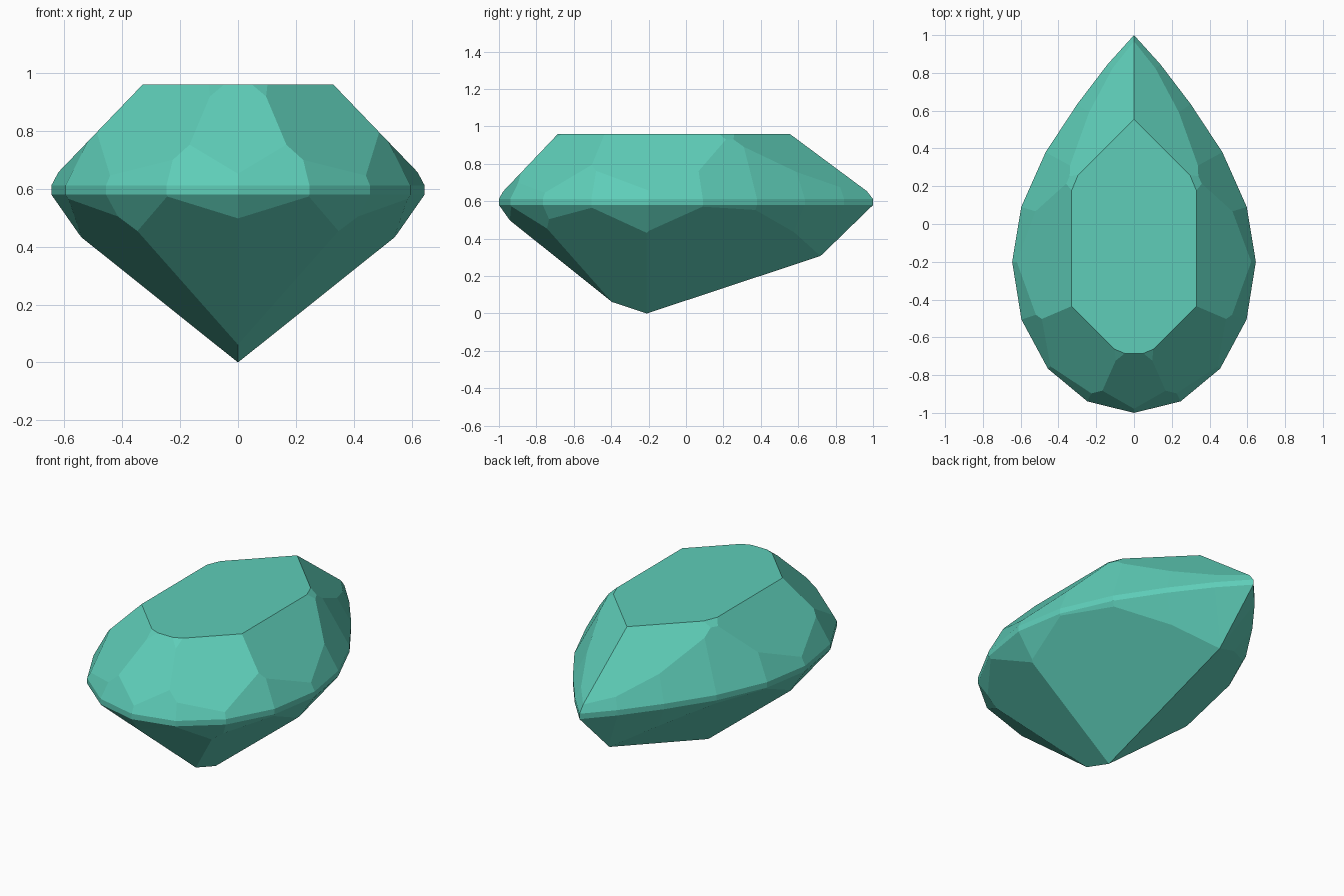
import bpy, bmesh, math
from mathutils import Vector

if "Cube" in bpy.data.objects:
    bpy.data.objects.remove(bpy.data.objects["Cube"])

# Pear outline: half ellipse at the front, tapering to a point at the back
right = [(0.645 * math.sin(math.radians(a)), -0.2 - 0.8 * math.cos(math.radians(a)))
         for a in (0, 22.5, 45, 67.5, 90)]
right += [(0.597, 0.09), (0.468, 0.38), (0.30, 0.635), (0.14, 0.845), (0, 1)]
outline = right + [(-x, y) for x, y in reversed(right[1:-1])]

TOP = 0.96
bm = bmesh.new()
base = bm.faces.new([bm.verts.new((x, y, -0.3)) for x, y in outline])
up = bmesh.ops.extrude_face_region(bm, geom=[base])["geom"]
bmesh.ops.translate(bm, verts=[v for v in up if isinstance(v, bmesh.types.BMVert)],
                    vec=(0, 0, TOP + 0.3))
bmesh.ops.recalc_face_normals(bm, faces=bm.faces[:])


def facet(point, direction, slope, side):
    """Grind a flat facet; direction is horizontal, side +1 crown, -1 pavilion."""
    d = Vector((direction[0], direction[1], 0)).normalized()
    normal = Vector((d.x * slope, d.y * slope, side)).normalized()
    cut = bmesh.ops.bisect_plane(bm, geom=bm.verts[:] + bm.edges[:] + bm.faces[:], dist=1e-5,
                                 plane_co=point, plane_no=normal, clear_outer=True)
    edges = [e for e in bm.edges if e.is_boundary]
    if edges:
        bmesh.ops.holes_fill(bm, edges=edges, sides=0)


def mirrored(point, angle, slope, side):
    """Angle in degrees from +x; the facet is repeated across x = 0."""
    c, s = math.cos(math.radians(angle)), math.sin(math.radians(angle))
    for m in ((1, -1) if abs(c) > 1e-6 else (1,)):
        facet((m * point[0], point[1], point[2]), (m * c, s), slope, side)


# Crown mains around the table
mirrored((0.33, 0, TOP), 0, 1.04, 1)
mirrored((0.33, -0.435, TOP), -45, 1.03, 1)
mirrored((0, -0.685, TOP), -90, 1.05, 1)
mirrored((0, 0.555, TOP), 45, 1.05, 1)
# Small star facets at the table corners
mirrored((0.3125, 0.22, TOP), 22.5, 0.75, 1)
mirrored((0.09, -0.668, TOP), -67.5, 0.75, 1)

# Pavilion mains meeting at the keel
mirrored((0, -0.21, 0), 22.5, 0.865, -1)
mirrored((0, -0.21, 0), -22.5, 0.865, -1)
mirrored((0, -0.4, 0.065), -67.5, 0.865, -1)

# Narrow break facets above and below every girdle edge
for (x1, y1), (x2, y2) in zip(right, right[1:]):
    n = (y2 - y1, x1 - x2)
    for m in (1, -1):
        facet((m * x1, y1, 0.612), (m * n[0], n[1]), 1.9, 1)
        facet((m * x1, y1, 0.58), (m * n[0], n[1]), 1.45, -1)

bmesh.ops.remove_doubles(bm, verts=bm.verts[:], dist=0.002)
bmesh.ops.recalc_face_normals(bm, faces=bm.faces[:])
mesh = bpy.data.meshes.new("pear_gem")
bm.to_mesh(mesh)
bm.free()
gem = bpy.data.objects.new("pear_gem", mesh)
bpy.context.collection.objects.link(gem)

mat = bpy.data.materials.new("teal green")
mat.diffuse_color = (0.112, 0.61, 0.479, 1)
mat.use_nodes = True
mat.node_tree.nodes["Principled BSDF"].inputs["Base Color"].default_value = mat.diffuse_color
mesh.materials.append(mat)
